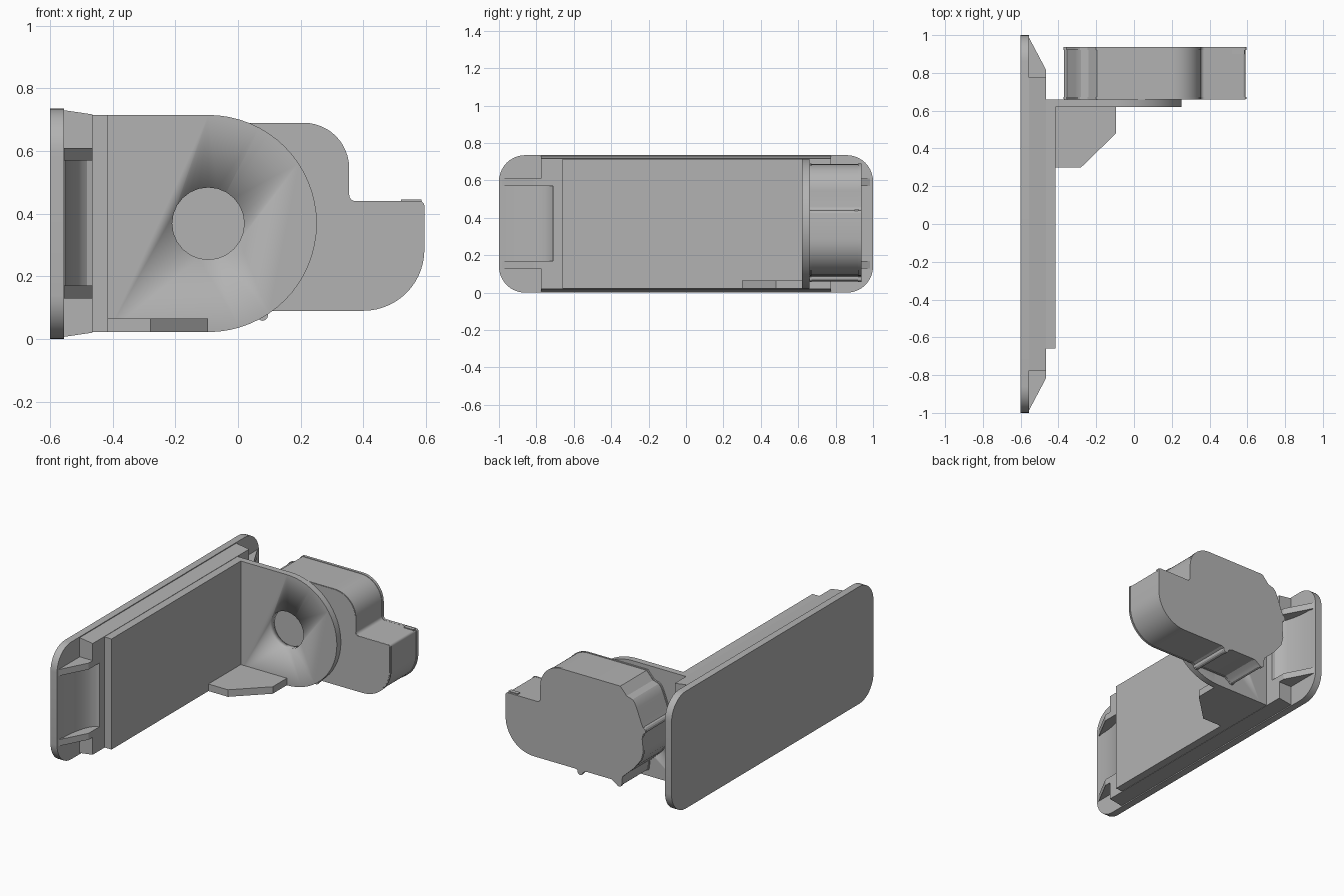
import bpy, bmesh
from math import cos, sin, radians

if "Cube" in bpy.data.objects:
    bpy.data.objects.remove(bpy.data.objects["Cube"])

grey = bpy.data.materials.new("mid_grey")
grey.use_nodes = True
COLOUR = (0.45, 0.45, 0.45, 1)
grey.diffuse_color = COLOUR
grey.node_tree.nodes["Principled BSDF"].inputs["Base Color"].default_value = COLOUR


def arc(cx, cy, r, start, end, steps=10):
    """Points along an arc, angles in degrees."""
    angles = [radians(start + (end - start) * i / steps) for i in range(steps + 1)]
    return [(cx + r * cos(a), cy + r * sin(a)) for a in angles]


def prism(name, points, axis, low, high, smooth=True):
    """Extrude a 2D outline along one axis."""
    place = {"x": lambda p, t: (t, p[0], p[1]),
             "y": lambda p, t: (p[0], t, p[1]),
             "z": lambda p, t: (p[0], p[1], t)}[axis]
    bm = bmesh.new()
    rings = [[bm.verts.new(place(p, t)) for p in points] for t in (low, high)]
    bm.faces.new(rings[0])
    bm.faces.new(rings[1])
    n = len(points)
    for i in range(n):
        j = (i + 1) % n
        bm.faces.new((rings[0][i], rings[0][j], rings[1][j], rings[1][i]))
    bmesh.ops.recalc_face_normals(bm, faces=bm.faces)
    mesh = bpy.data.meshes.new(name)
    bm.to_mesh(mesh)
    bm.free()
    mesh.materials.append(grey)
    obj = bpy.data.objects.new(name, mesh)
    bpy.context.collection.objects.link(obj)
    if smooth:
        bpy.ops.object.select_all(action="DESELECT")
        obj.select_set(True)
        bpy.context.view_layer.objects.active = obj
        bpy.ops.object.shade_smooth_by_angle(angle=radians(25))
    return obj


OUT, MID, IN, FACE = -0.6, -0.555, -0.465, -0.415
TOP = 0.735

# Face plate with rounded corners
R = 0.14
plate = (arc(1 - R, TOP - R, R, 0, 90) + arc(R - 1, TOP - R, R, 90, 180)
         + arc(R - 1, R, R, 180, 270) + arc(1 - R, R, R, 270, 360))
prism("face_plate", plate, "x", OUT, MID)

# Raised core with slightly tapered top and bottom
prism("plate_core", [(MID, 0.007), (IN, 0.02), (IN, 0.717), (MID, 0.73)], "y", -0.71, 0.71)

# Stepped ends: shoulders, ramped ribs and a hollow sweep between the ribs
for side, label in ((-1, "front"), (1, "back")):
    lo, hi = sorted((side * 0.71, side * 0.775))
    prism(f"{label}_upper_shoulder", [(MID, 0.57), (IN, 0.57), (IN, 0.717), (MID, 0.73)], "y", lo, hi)
    prism(f"{label}_lower_shoulder", [(MID, 0.007), (IN, 0.02), (IN, 0.17), (MID, 0.17)], "y", lo, hi)
    rib = [(MID, side * 0.71), (IN, side * 0.71), (IN, side * 0.815), (MID, side * 0.985)]
    for z, level in ((0.13, "lower"), (0.57, "upper")):
        prism(f"{label}_{level}_rib", rib, "z", z, z + 0.04)
    sweep = [(MID, side * 0.71)]
    for i in range(9):
        a = radians(90 * i / 8)
        sweep.append((IN - 0.085 * sin(a), side * (0.96 - 0.25 * cos(a))))
    prism(f"{label}_hollow_sweep", sweep, "z", 0.17, 0.57)

# Angle bracket: wall, rounded arm with a round hole, corner gusset
Z0, Z1 = 0.022, 0.715
CX, CZ = -0.095, 0.3685
prism("bracket_wall", [(IN, -0.66), (FACE, -0.66), (FACE, 0.66), (IN, 0.66)], "z", Z0, Z1)
arm = prism("bracket_arm", [(FACE, Z1), (FACE, Z0)] + arc(CX, CZ, (Z1 - Z0) / 2, -90, 90, 32),
            "y", 0.62, 0.66)
cutter = prism("hole_cutter", arc(CX, CZ, 0.115, 0, 345, 23), "y", 0.55, 0.75)
cutter.hide_render = True
cut = arm.modifiers.new("hole", "BOOLEAN")
cut.operation, cut.solver, cut.object = "DIFFERENCE", "EXACT", cutter
bpy.ops.object.select_all(action="DESELECT")
bpy.context.view_layer.objects.active = arm
arm.select_set(True)
while arm.modifiers[0] != cut:
    bpy.ops.object.modifier_move_up(modifier=cut.name)
bpy.ops.object.modifier_apply(modifier="hole")
bpy.data.objects.remove(cutter)
prism("bracket_gusset", [(FACE, 0.3), (-0.28, 0.3), (CX, 0.48), (CX, 0.62), (FACE, 0.62)],
      "z", Z0, 0.066)

# Latch housing outline, clockwise from the top edge
housing = [(-0.2, 0.69)]
housing += arc(0.21, 0.545, 0.145, 90, 0, 12)
housing += arc(0.375, 0.46, 0.02, 180, 270, 4)
housing += arc(0.58, 0.425, 0.015, 90, 0, 4)
housing += arc(0.4, 0.285, 0.195, 0, -90, 14)
housing += [(0.11, 0.09), (0.095, 0.083)] + arc(0.078, 0.076, 0.018, 0, -180, 6)
housing += [(0.05, 0.085), (0.03, 0.09), (-0.14, 0.09), (-0.165, 0.075)]
housing += arc(-0.192, 0.075, 0.018, -30, -180, 5)
housing += [(-0.215, 0.125), (-0.295, 0.2), (-0.345, 0.265), (-0.36, 0.32), (-0.352, 0.4)]
housing += arc(-0.355, 0.45, 0.02, -100, -260, 5)
housing += [(-0.345, 0.5), (-0.315, 0.58), (-0.3, 0.612), (-0.285, 0.628), (-0.245, 0.64)]


def inset(points, f):
    return [(0.11 + (x - 0.11) * f, 0.375 + (z - 0.375) * f) for x, z in points]


prism("housing_body", inset(housing, 0.99), "y", 0.66, 0.92)
prism("housing_lid", housing, "y", 0.92, 0.937)
prism("housing_front_rim", housing, "y", 0.662, 0.672)

# Small catch on the housing ledge
prism("ledge_catch", [(0.52, 0.9), (0.585, 0.9), (0.585, 0.925), (0.52, 0.925)], "z", 0.42, 0.445)
